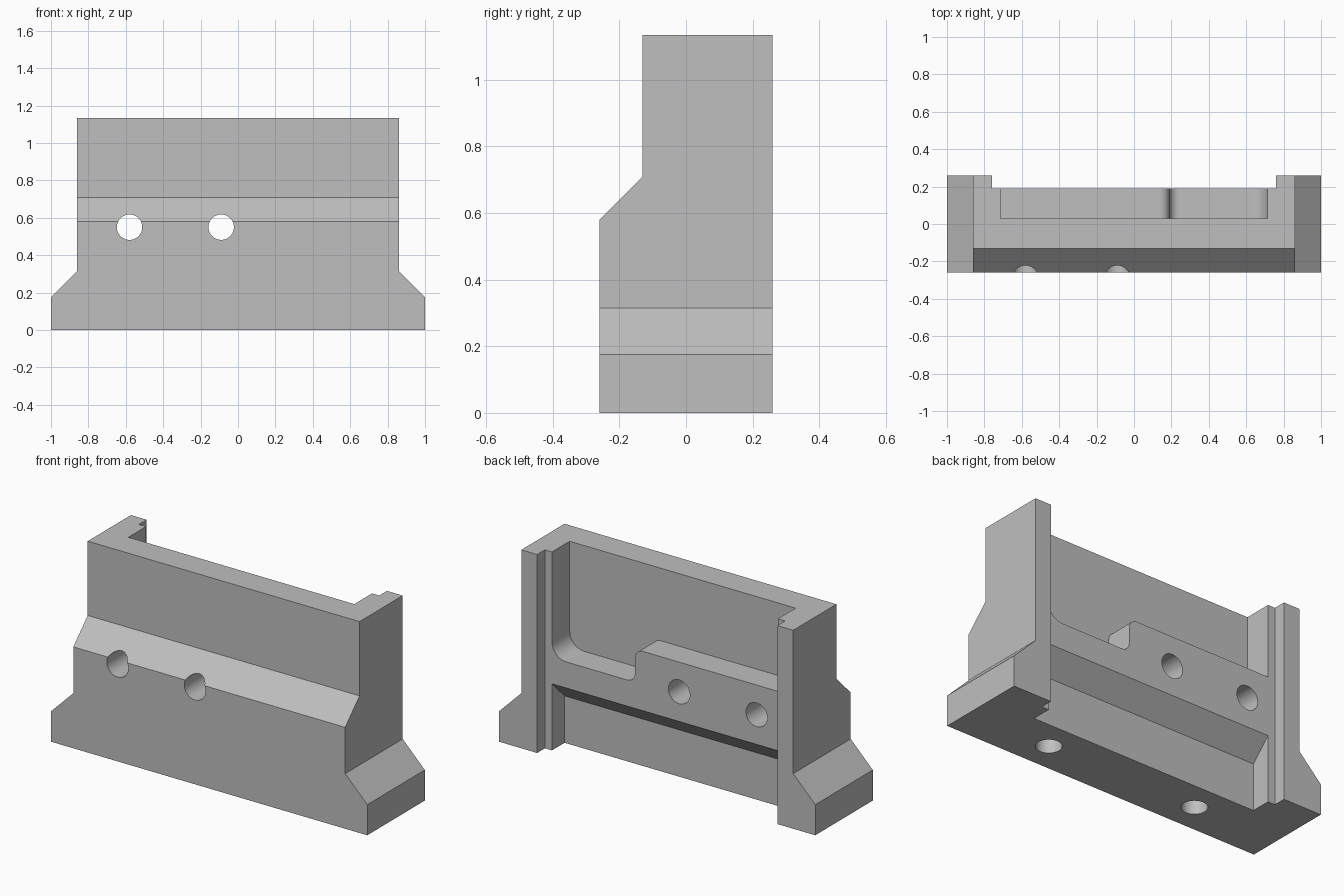
import bpy, bmesh
from math import sin, cos, pi, radians

cube = bpy.data.objects.get("Cube")
if cube:
    bpy.data.objects.remove(cube, do_unlink=True)

grey = bpy.data.materials.new("concrete_grey")
grey.use_nodes = True
colour = (0.52, 0.52, 0.52, 1)
grey.diffuse_color = colour
grey.node_tree.nodes["Principled BSDF"].inputs["Base Color"].default_value = colour


def prism(name, points, axis, low, high):
    """Extrude a profile along an axis; short (curved) sides are smooth."""
    place = {"x": lambda u, v, w: (w, u, v),
             "y": lambda u, v, w: (u, w, v),
             "z": lambda u, v, w: (u, v, w)}[axis]
    bm = bmesh.new()
    ends = [[bm.verts.new(place(u, v, w)) for u, v in points] for w in (low, high)]
    bm.faces.new(ends[0])
    bm.faces.new(ends[1])
    count = len(points)
    for i in range(count):
        j = (i + 1) % count
        side = bm.faces.new((ends[0][i], ends[0][j], ends[1][j], ends[1][i]))
        side.smooth = (ends[0][i].co - ends[0][j].co).length < 0.03
    bmesh.ops.recalc_face_normals(bm, faces=bm.faces)
    mesh = bpy.data.meshes.new(name)
    bm.to_mesh(mesh)
    bm.free()
    mesh.materials.append(grey)
    obj = bpy.data.objects.new(name, mesh)
    bpy.context.collection.objects.link(obj)
    return obj


def arc(u, v, radius, start, end, steps=8):
    angles = [radians(start + (end - start) * i / steps) for i in range(steps + 1)]
    return [(u + radius * cos(a), v + radius * sin(a)) for a in angles]


def circle(u, v, radius):
    return arc(u, v, radius, 0, 360, 40)[:-1]


def cut(body, *profile):
    cutter = prism("cutter", *profile)
    cutter.hide_render = True
    mod = body.modifiers.new("cut", "BOOLEAN")
    mod.operation = "DIFFERENCE"
    mod.solver = "EXACT"
    mod.object = cutter
    bpy.context.view_layer.objects.active = body
    bpy.ops.object.modifier_apply(modifier=mod.name)
    bpy.data.objects.remove(cutter, do_unlink=True)


# Main block with flared feet
half = [(1, 0), (1, 0.175), (0.86, 0.315), (0.86, 1.135)]
outline = half + [(-x, z) for x, z in reversed(half)]
body = prism("wall_block", outline, "y", -0.26, 0.26)

# Sloped front shoulder
cut(body, [(-0.4, 0.44), (-0.13, 0.71), (-0.13, 1.3), (-0.4, 1.3)], "x", -1.2, 1.2)

# Shallow rebate between the rear flanges
cut(body, [(-0.76, -0.1), (0.76, -0.1), (0.76, 1.3), (-0.76, 1.3)], "y", 0.19, 0.4)

# Upper pocket above the stepped, rounded ledge
ledge = [(-0.715, 1.3), (-0.715, 0.72)]
ledge += arc(0.14, 0.67, 0.05, 90, 0)
ledge += arc(0.24, 0.58, 0.05, 180, 270)
ledge += arc(0.625, 0.62, 0.09, 270, 360)
ledge += [(0.715, 1.3)]
cut(body, ledge, "y", 0.03, 0.4)

# Lower recess with a sloped underside
cut(body, [(0.076, -0.1), (0.076, 0.268), (0.3, 0.49), (0.3, -0.1)], "x", -0.715, 0.715)

# Through holes front to back
for x in (-0.58, -0.09):
    cut(body, circle(x, 0.55, 0.068), "y", -0.5, 0.5)

# Blind dowel holes in the base
for x in (-0.47, 0.48):
    cut(body, circle(x, -0.09, 0.067), "z", -0.1, 0.27)
